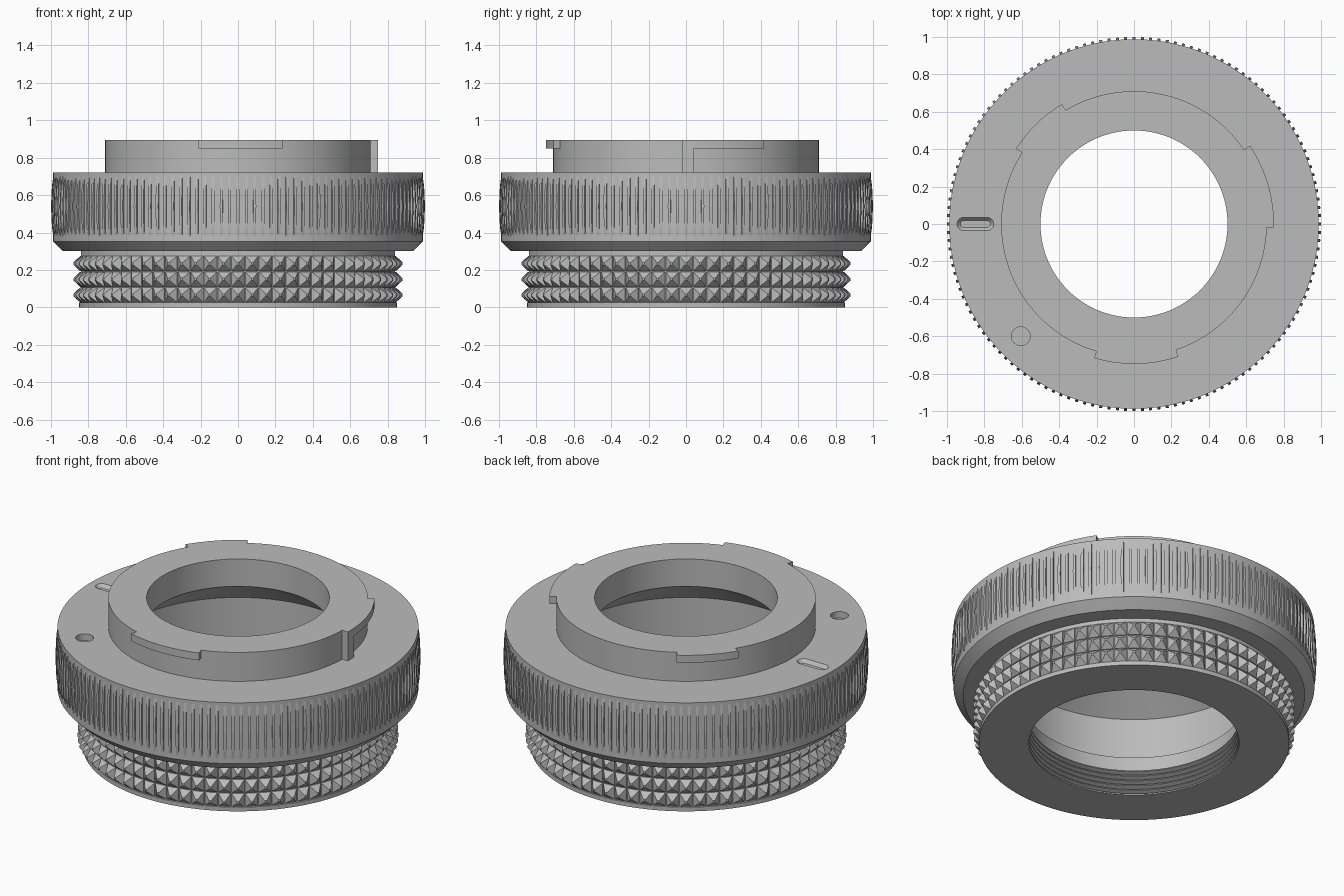
import bpy, bmesh, math
from math import cos, sin, pi, radians

cube = bpy.data.objects.get("Cube")
if cube:
    bpy.data.objects.remove(cube, do_unlink=True)

metal = bpy.data.materials.new("satin_grey_metal")
metal.use_nodes = True
GREY = (0.5, 0.5, 0.5, 1)
metal.diffuse_color = GREY
metal.node_tree.nodes["Principled BSDF"].inputs["Base Color"].default_value = GREY

SEGS = 144
FLANGE_Z, TOP_Z = 0.72, 0.895


def polar(r, a, z):
    return (r * cos(a), r * sin(a), z)


def finish(bm, name):
    bmesh.ops.recalc_face_normals(bm, faces=bm.faces)
    mesh = bpy.data.meshes.new(name)
    bm.to_mesh(mesh)
    bm.free()
    mesh.materials.append(metal)
    ob = bpy.data.objects.new(name, mesh)
    bpy.context.collection.objects.link(ob)
    return ob


def skin(bm, loops, wrap=False):
    """Join equal vertex loops with quads, capping or wrapping the ends."""
    rings = [[bm.verts.new(p) for p in loop] for loop in loops]
    n = len(rings[0])
    pairs = list(zip(rings, rings[1:]))
    if wrap:
        pairs.append((rings[-1], rings[0]))
    else:
        bm.faces.new(rings[0])
        bm.faces.new(rings[-1])
    for a, b in pairs:
        for i in range(n):
            j = (i + 1) % n
            bm.faces.new((a[i], a[j], b[j], b[i]))


def activate(ob):
    bpy.ops.object.select_all(action='DESELECT')
    ob.select_set(True)
    bpy.context.view_layer.objects.active = ob


def smooth(ob):
    activate(ob)
    bpy.ops.object.shade_smooth_by_angle(angle=radians(25))


def lathe(name, profile):
    bm = bmesh.new()
    skin(bm, [[polar(r, 2 * pi * i / SEGS, z) for i in range(SEGS)]
              for r, z in profile], wrap=True)
    return finish(bm, name)


def sector(name, r0, r1, start, end, z0, z1):
    bm = bmesh.new()
    steps = max(2, round((end - start) / 2.5))
    loops = []
    for i in range(steps + 1):
        a = radians(start + (end - start) * i / steps)
        loops.append([polar(r, a, z) for r, z in
                      ((r0, z0), (r1, z0), (r1, z1), (r0, z1))])
    skin(bm, loops)
    ob = finish(bm, name)
    smooth(ob)
    return ob


def cut_recess(body, x, y, half, top_r, floor_r, depth):
    """Sink a rounded slot (or a round dimple when half is 0) in the flange."""
    def outline(r, z):
        pts = []
        for k in range(32):
            a = 2 * pi * (k + 0.5) / 32
            pts.append((x + math.copysign(half, cos(a)) + r * cos(a), y + r * sin(a), z))
        return pts
    bm = bmesh.new()
    skin(bm, [outline(floor_r, FLANGE_Z - depth), outline(top_r, FLANGE_Z),
              outline(top_r, FLANGE_Z + 0.03)])
    cutter = finish(bm, "recess_cutter")
    cutter.hide_render = True
    mod = body.modifiers.new("recess", 'BOOLEAN')
    mod.operation = 'DIFFERENCE'
    mod.solver = 'EXACT'
    mod.object = cutter
    activate(body)
    bpy.ops.object.modifier_apply(modifier=mod.name)
    bpy.data.objects.remove(cutter, do_unlink=True)


# Main body: outside from the bottom up, then the bore from the top down
outside = [(0.85, 0), (0.85, 0.025), (0.84, 0.03), (0.84, 0.3), (0.935, 0.3),
           (0.988, 0.352), (0.988, FLANGE_Z), (0.71, FLANGE_Z), (0.71, TOP_Z)]
bore = [(0.5, TOP_Z), (0.5, 0.73), (0.72, 0.56), (0.72, 0.25), (0.6, 0.25), (0.6, 0.165)]
thread = []
for i in range(5):
    z = 0.155 - i * 0.03
    thread += [(0.575, z), (0.575, z - 0.006), (0.6, z - 0.015), (0.6, z - 0.02)]
body = lathe("adapter_body", outside + bore + thread + [(0.575, 0.008), (0.575, 0)])

# Recessed index slot and round dimple in the flange
cut_recess(body, -0.848, 0, 0.063, 0.035, 0.018, 0.02)
cut_recess(body, -0.605, -0.6, 0, 0.05, 0.05, 0.04)
smooth(body)

# Bayonet tabs and the stop block
for name, start, end in (("front_tab", 253.5, 288.5), ("left_tab", 0, 34),
                         ("back_right_tab", 121, 147.5)):
    sector(name, 0.7, 0.748, start, end, 0.85, TOP_Z)
sector("stop_block", 0.7, 0.748, -1.5, 3, FLANGE_Z, TOP_Z)

# Fine bowed grip ribs around the wide ring
bm = bmesh.new()
RIBS = 140
rib_bow = ((0.987, 0.375), (0.995, 0.43), (1.0, 0.54), (0.995, 0.65), (0.987, 0.705))
for i in range(RIBS):
    mid = 2 * pi * i / RIBS
    skin(bm, [[polar(r, mid + side * 0.008, z) for r, side in
               ((0.975, -1), (outer, -1), (outer, 1), (0.975, 1))]
              for outer, z in rib_bow])
finish(bm, "grip_ribs")

# Three rows of pyramid studs around the narrow ring
bm = bmesh.new()
STUDS = 72
for z in (0.066, 0.15, 0.234):
    for i in range(STUDS):
        mid = 2 * pi * i / STUDS
        loops = []
        for r, size in ((0.835, 1), (0.845, 1), (0.88, 0.16)):
            da, dz = size * 0.041, size * 0.04
            loops.append([polar(r, mid + u * da, z + v * dz) for u, v in
                          ((-1, -1), (1, -1), (1, 1), (-1, 1))])
        skin(bm, loops)
finish(bm, "knurl_studs")
